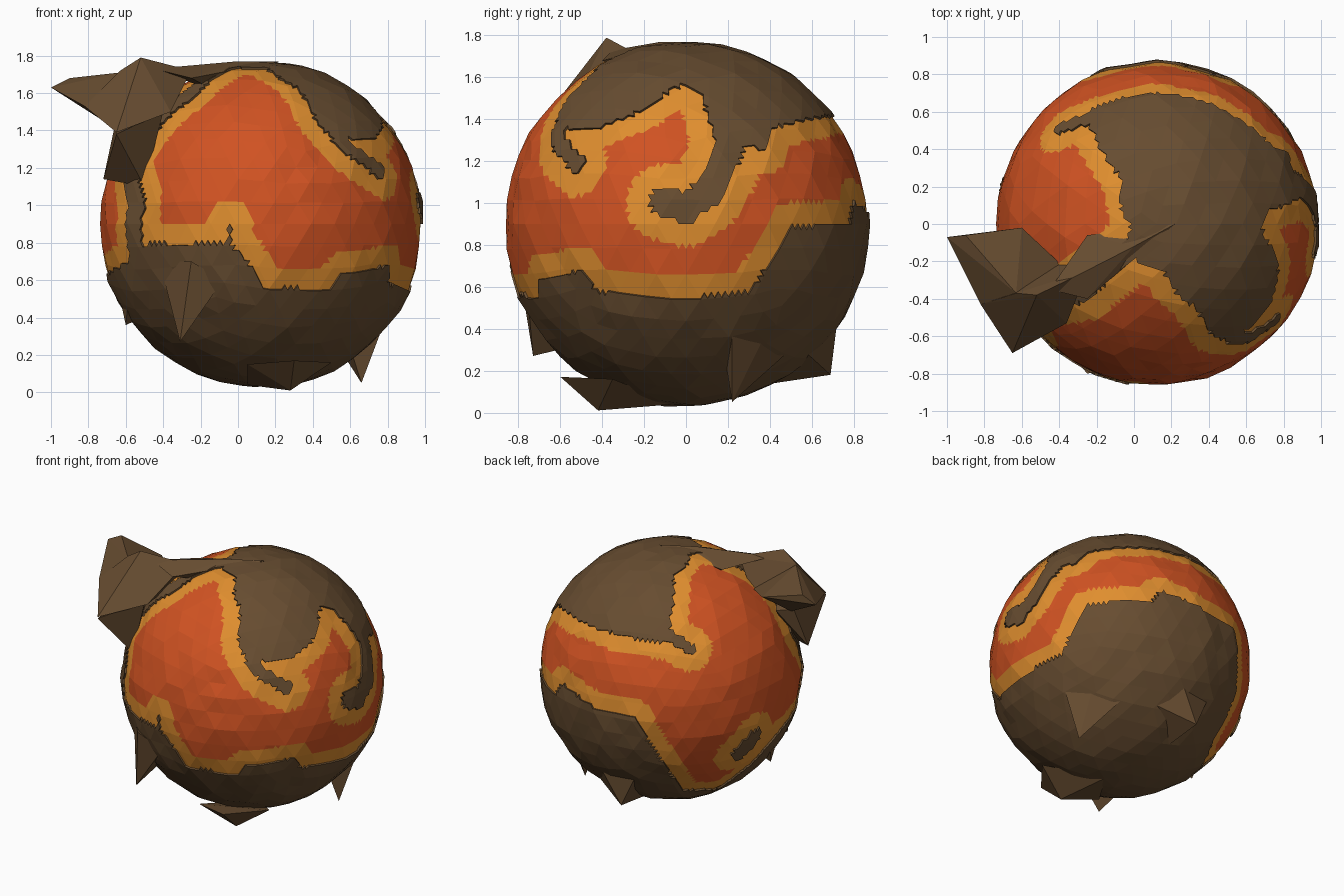
import bpy, bmesh, random
from math import sin, cos, atan2, asin, degrees, radians
from mathutils import Vector

cube = bpy.data.objects.get("Cube")
if cube:
    bpy.data.objects.remove(cube, do_unlink=True)

random.seed(4)
CENTRE = Vector((0.122, 0, 0.9))
RADIUS = 0.862
EDGE_WIDTH = 0.135
ROCK, EDGE, LAVA = range(3)


def make_material(name, colour):
    material = bpy.data.materials.new(name)
    material.use_nodes = True
    material.diffuse_color = (*colour, 1)
    shader = material.node_tree.nodes["Principled BSDF"]
    shader.inputs["Base Color"].default_value = (*colour, 1)
    shader.inputs["Roughness"].default_value = 0.9
    return material


materials = [
    make_material("brown rock", (0.135, 0.073, 0.03)),
    make_material("glowing orange edge", (0.74, 0.27, 0.028)),
    make_material("red lava", (0.63, 0.085, 0.016)),
]


def add_object(name, bm, used_materials):
    mesh = bpy.data.meshes.new(name)
    bmesh.ops.recalc_face_normals(bm, faces=bm.faces)
    bm.to_mesh(mesh)
    bm.free()
    for material in used_materials:
        mesh.materials.append(material)
    obj = bpy.data.objects.new(name, mesh)
    bpy.context.collection.objects.link(obj)
    return obj


def direction(azimuth, elevation):
    a, e = radians(azimuth), radians(elevation)
    return Vector((cos(a) * cos(e), sin(a) * cos(e), sin(e)))


# Rim of the upper and lower rock plates: (azimuth, elevation) in degrees
upper_rim = [
    (0, 50), (7, 46), (10, 28), (28, 24), (33, 32), (60, 36), (95, 37),
    (122, 36), (125, 46), (129, 71), (180, 81), (217, 79),
    (232, 75), (278, 74), (284, 66), (295, 56), (297, 38), (302, 32),
    (325, 31), (343, 39), (353, 48),
]
lower_rim = [
    (0, -24), (22, -22), (35, -1), (64, 0), (68, 7), (92, 2), (109, 2),
    (122, -23), (132, -45), (158, -50), (172, -32), (184, -19), (208, -15),
    (227, -7), (258, -7), (263, -10), (271, -23), (297, -24),
    (302, -18), (324, -15), (328, -22),
]
# Narrow rock ridges: half width and path
ridges = [
    (0.08, [(17, 28), (8, 11), (0, 5), (-7, 7)]),
    (0.07, [(225, 80), (221, 50), (209, 22), (219, 8), (218, -14)]),
    (0.07, [(159, -21), (166, -14)]),
    (0.045, [(304, 32), (308, 27), (321, 19)]),
    (0.04, [(122, 40), (135, 33)]),
    (0.012, [(259, -8), (259, 0)]),
]


def rim_height(rim, azimuth):
    closed = rim + [(360, rim[0][1])]
    for (a, low), (b, high) in zip(closed, closed[1:]):
        if a <= azimuth <= b:
            return low + (high - low) * (azimuth - a) / (b - a)
    return rim[0][1]


def path_segments(path, half_width):
    points = [direction(*p) for p in path]
    return [(p, q - p, (q - p).length_squared, half_width)
            for p, q in zip(points, points[1:])]


segments = []
for rim in (upper_rim, lower_rim):
    segments += path_segments(rim + rim[:1], 0)
for half_width, path in ridges:
    segments += path_segments(path, half_width)


def surface_kind(d):
    azimuth = degrees(atan2(d.y, d.x)) % 360
    elevation = degrees(asin(max(-1, min(1, d.z))))
    if (elevation > rim_height(upper_rim, azimuth)
            or elevation < rim_height(lower_rim, azimuth)):
        return ROCK
    nearest = 9
    for start, along, squared, half_width in segments:
        t = max(0, min(1, (d - start).dot(along) / squared))
        nearest = min(nearest, (d - start - along * t).length - half_width)
    if nearest < 0:
        return ROCK
    return EDGE if nearest < EDGE_WIDTH else LAVA


# Faceted globe, its flat facets split finely so the colour borders stay crisp
bm = bmesh.new()
bmesh.ops.create_icosphere(bm, subdivisions=4, radius=RADIUS)
for vert in bm.verts:
    vert.co *= random.uniform(0.99, 1.008)
bmesh.ops.subdivide_edges(bm, edges=bm.edges[:], cuts=3, use_grid_fill=True)
for face in bm.faces:
    face.material_index = surface_kind(face.calc_center_median().normalized())

# Raise the rock plates above the lava
plates = [f for f in bm.faces if f.material_index == ROCK]
raised = bmesh.ops.extrude_face_region(bm, geom=plates)["geom"]
for vert in [g for g in raised if isinstance(g, bmesh.types.BMVert)]:
    vert.co *= 1.014
    for face in vert.link_faces:
        face.material_index = ROCK
bmesh.ops.translate(bm, verts=bm.verts, vec=CENTRE)
add_object("lava_globe", bm, materials)


# Jagged rocks growing from the crust
def add_rock(name, points):
    bm = bmesh.new()
    for point in points:
        bm.verts.new(point)
    hull = bmesh.ops.convex_hull(bm, input=bm.verts[:])
    loose = set(hull["geom_interior"] + hull["geom_unused"])
    bmesh.ops.delete(bm, geom=[g for g in loose if isinstance(g, bmesh.types.BMVert)],
                     context="VERTS")
    add_object(name, bm, materials[:1])


add_rock("long_horn", [
    (-1, -.07, 1.63), (-.9, -.06, 1.68), (-.6, -.02, 1.6), (-.63, -.37, 1.71),
    (-.82, -.43, 1.53), (-.64, -.3, 1.4), (-.3, -.3, 1.5)])
add_rock("horn_ridge", [
    (-.52, -.38, 1.79), (-.63, -.37, 1.72), (-.82, -.43, 1.53),
    (-.65, -.69, 1.39), (-.36, -.53, 1.5), (-.25, -.25, 1.72), (-.4, -.2, 1.5)])
add_rock("horn_root", [
    (-.65, -.69, 1.38), (-.72, -.38, 1.14), (-.5, -.5, 1.1),
    (-.4, -.5, 1.5), (-.55, -.25, 1.4), (-.66, -.3, 1.42)])
add_rock("crown_ridge", [
    (-.45, -.35, 1.73), (-.25, -.06, 1.69), (-.25, -.4, 1.68),
    (.0, -.12, 1.77), (.22, 0, 1.77), (-.1, -.15, 1.6)])
add_rock("front_lower_crag", [
    (-.31, -.73, .27), (-.42, -.6, .7), (-.08, -.76, .6),
    (-.25, -.8, .7), (-.3, -.4, .35)])
add_rock("side_flap", [
    (-.6, -.12, .36), (-.67, 0, .68), (-.57, -.35, .66), (-.4, -.1, .45)])
add_rock("lower_back_spike", [
    (.66, .22, .05), (.8, .22, .42), (.68, .52, .66),
    (.5, .5, .3), (.58, .18, .3)])
add_rock("rear_spike", [
    (.04, .69, .18), (.18, .72, .42), (-.06, .68, .4),
    (.3, .58, .28), (.05, .42, .14)])
add_rock("underside_bump", [
    (.28, -.42, .01), (.05, -.3, .04), (.2, -.05, .04), (.05, -.52, .15),
    (.3, -.6, .17), (.5, -.35, .16)])
